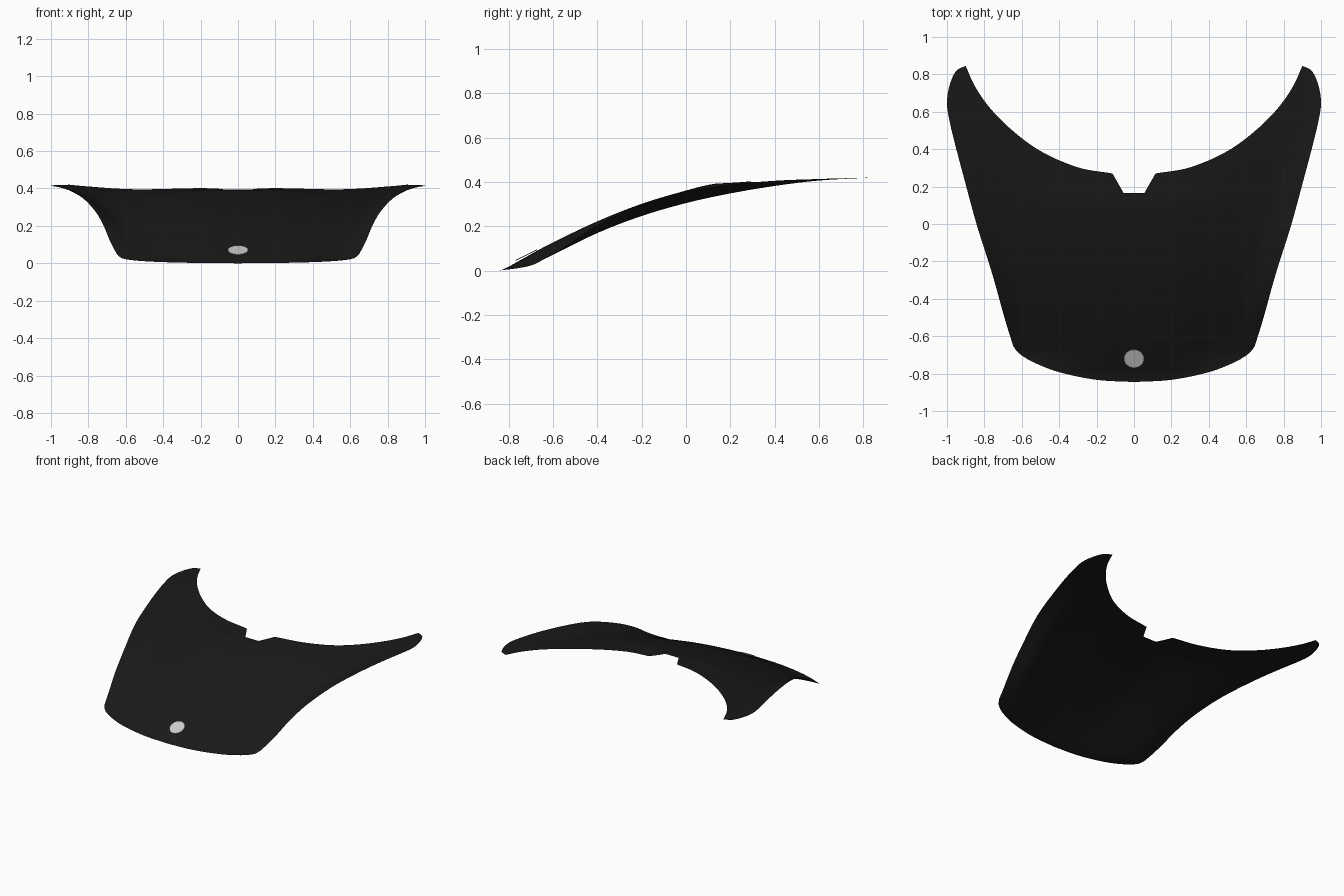
import bpy, math
from mathutils import Vector

if "Cube" in bpy.data.objects:
    bpy.data.objects.remove(bpy.data.objects["Cube"])


def curve(keys, s):
    """Smooth interpolation through keys of (parameter, value...)."""
    s = min(max(s, keys[0][0]), keys[-1][0])
    i = 0
    while i < len(keys) - 2 and s > keys[i + 1][0]:
        i += 1

    def tangent(k, c):
        a, b = keys[max(k - 1, 0)], keys[min(k + 1, len(keys) - 1)]
        return (b[c] - a[c]) / (b[0] - a[0])

    p, q = keys[i], keys[i + 1]
    h = q[0] - p[0]
    f = (s - p[0]) / h
    return [p[c] * (2*f**3 - 3*f*f + 1) + q[c] * (3*f*f - 2*f**3)
            + h * (tangent(i, c) * (f**3 - 2*f*f + f) + tangent(i + 1, c) * (f**3 - f*f))
            for c in range(1, len(p))]


def smoothstep(a, b, x):
    f = min(max((x - a) / (b - a), 0), 1)
    return f * f * (3 - 2 * f)


# Plan outline: front lip, side, swept rear edge
FRONT = [(0, 0, -.845), (.3, .2, -.833), (.6, .4, -.792), (.82, .54, -.738), (.94, .617, -.69), (1, .645, -.655)]
SIDE = [(0, .645, -.655), (.1, .69, -.51), (.25, .757, -.27), (.42, .842, 0), (.58, .91, .25),
        (.7, .955, .42), (.8, .986, .55), (.88, 1.0, .65), (.94, .985, .745), (.975, .95, .82), (1, .9, .845)]
REAR = [(.13, .115, .27), (.32, .3, .303), (.52, .5, .39), (.68, .65, .5),
        (.82, .77, .62), (.92, .85, .735), (1, .9, .845)]
WIDTH = [(k[2], k[1]) for k in SIDE[:8]]

# Height profiles along y: crown line, hollow beside it, flared outer edge
CROWN = [(-.845, 0), (-.78, .035), (-.72, .065), (-.6, .127), (-.4, .222), (-.2, .301), (0, .361),
         (.12, .39), (.2, .395), (.4, .41), (.6, .416), (.845, .42)]
HOLLOW = [(-.845, 0), (-.75, .012), (-.69, .026), (-.65, .045), (-.6, .07), (-.4, .168), (-.2, .245),
          (0, .303), (.2, .347), (.4, .381), (.6, .406), (.845, .42)]
EDGE = [(-.845, 0), (-.75, .012), (-.69, .026), (-.65, .048), (-.6, .075), (-.52, .125), (-.43, .187),
        (-.3, .256), (-.13, .322), (0, .357), (.2, .387), (.4, .405), (.6, .413), (.845, .42)]


def rear(u):
    if u <= .06:
        return Vector((u / .06 * .055, .165))
    if u <= .13:
        return Vector((.055, .165)).lerp(Vector((.115, .27)), (u - .06) / .07)
    return Vector(curve(REAR, u))


def hood_point(u, t):
    f, r = Vector(curve(FRONT, u)), rear(u)
    f1, r1 = Vector(curve(FRONT, 1)), rear(1)
    p = f.lerp(r, t) + u * (Vector(curve(SIDE, t)) - f1.lerp(r1, t))
    v = p.x / curve(WIDTH, p.y)[0]
    crown, hollow, edge = (curve(k, p.y)[0] for k in (CROWN, HOLLOW, EDGE))
    z = crown + (hollow - crown) * smoothstep(.2, .88, v)
    z += (edge - hollow) * smoothstep(.82, 1.06, v) / smoothstep(.82, 1.06, 1)
    return Vector((p.x, p.y, z + (edge - z) * (1 - t)**22))


# Hood panel, mirrored
us = [0, .03, .06, .095, .13] + [.13 + .87 * (1 - (1 - k / 40)**1.3) for k in range(1, 41)]
rows = 64
verts, faces = [], []
for j in range(rows + 1):
    t = j / rows
    t = .5 * t + .5 * (.5 - .5 * math.cos(math.pi * t))
    verts += [hood_point(u, t) for u in us]
n = len(us)
for j in range(rows):
    for i in range(n - 1):
        a = j * n + i
        faces.append((a, a + 1, a + n + 1, a + n))
mesh = bpy.data.meshes.new("hood_panel")
mesh.from_pydata(verts, [], faces)
mesh.validate()
hood = bpy.data.objects.new("hood_panel", mesh)
bpy.context.collection.objects.link(hood)
mirror = hood.modifiers.new("mirror", 'MIRROR')
mirror.use_axis = (True, False, False)
black = bpy.data.materials.new("black_paint")
black.diffuse_color = (.01, .01, .01, 1)
black.use_nodes = True
black.node_tree.nodes["Principled BSDF"].inputs["Base Color"].default_value = black.diffuse_color
mesh.materials.append(black)

# Round plain badge lying on the nose
bpy.ops.mesh.primitive_cylinder_add(vertices=40, radius=.054, depth=.004, location=(0, -.72, .07),
                                    rotation=(math.atan(.5), 0, 0))
badge = bpy.context.object
badge.name = "round_badge"

for ob in (hood, badge):
    bpy.ops.object.select_all(action='DESELECT')
    ob.select_set(True)
    bpy.context.view_layer.objects.active = ob
    bpy.ops.object.shade_smooth_by_angle(angle=math.radians(35))
